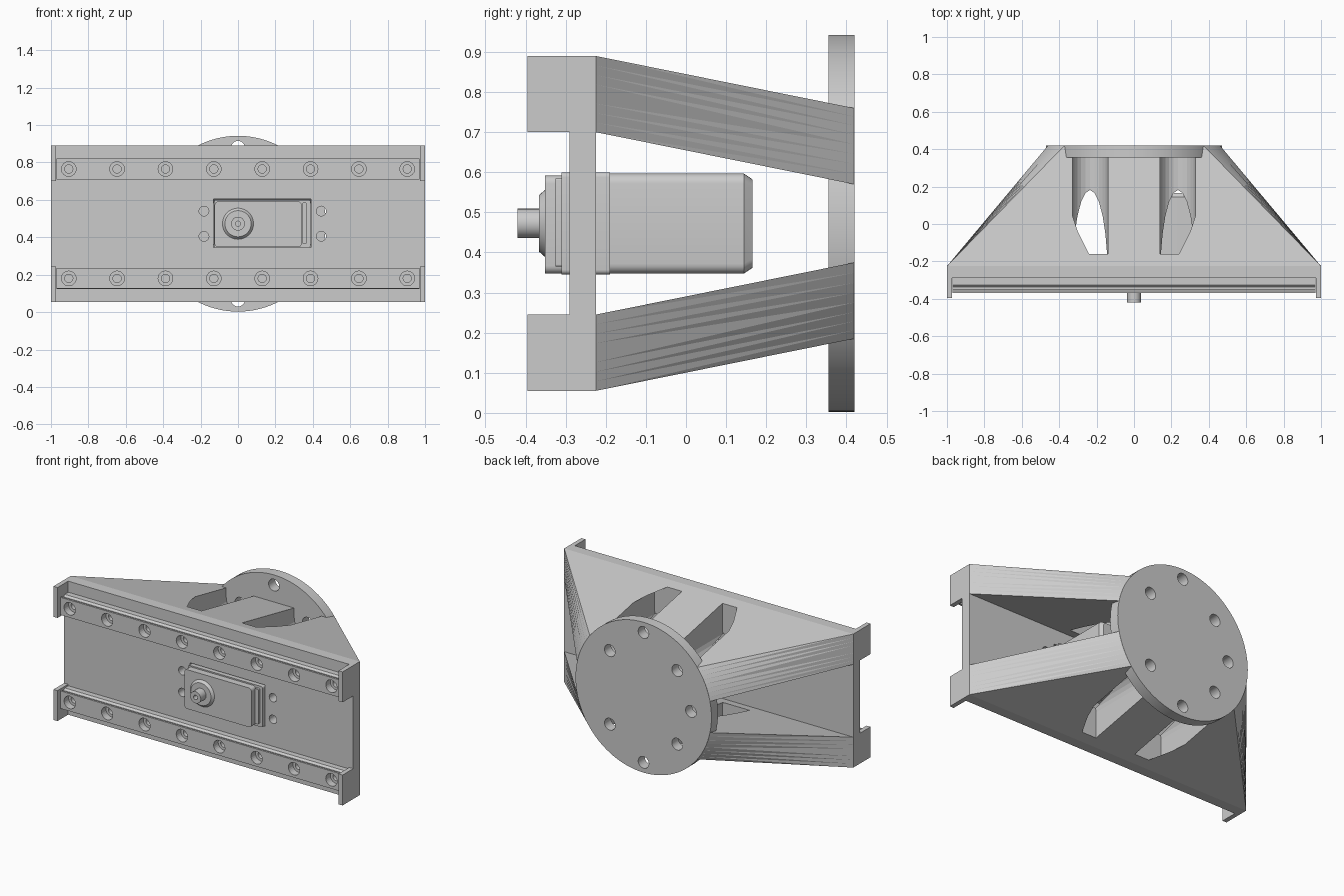
import bpy, bmesh, math

if "Cube" in bpy.data.objects:
    bpy.data.objects.remove(bpy.data.objects["Cube"])

CZ = 0.4725            # height of the symmetry plane
DISK_R = 0.47


def loft(name, ring_a, ring_b):
    """Solid between two closed rings with the same number of points."""
    bm = bmesh.new()
    a = [bm.verts.new(p) for p in ring_a]
    b = [bm.verts.new(p) for p in ring_b]
    bm.faces.new(a)
    bm.faces.new(b[::-1])
    n = len(a)
    quads = [bm.faces.new((a[i], a[(i + 1) % n], b[(i + 1) % n], b[i])) for i in range(n)]
    bmesh.ops.triangulate(bm, faces=quads)
    bmesh.ops.recalc_face_normals(bm, faces=bm.faces)
    mesh = bpy.data.meshes.new(name)
    bm.to_mesh(mesh)
    bm.free()
    obj = bpy.data.objects.new(name, mesh)
    bpy.context.collection.objects.link(obj)
    return obj


def prism(name, profile, y0, y1):
    return loft(name, [(x, y0, z) for x, z in profile], [(x, y1, z) for x, z in profile])


def box(name, x0, x1, y0, y1, z0, z1):
    return prism(name, [(x0, z0), (x1, z0), (x1, z1), (x0, z1)], y0, y1)


def circle(x, z, r, n):
    return [(x + r * math.cos(2 * math.pi * i / n), z + r * math.sin(2 * math.pi * i / n))
            for i in range(n)]


def cyl(name, x, z, r, y0, y1, n=24, r1=None):
    front, back = circle(x, z, r, n), circle(x, z, r1 or r, n)
    return loft(name, [(p, y0, q) for p, q in front], [(p, y1, q) for p, q in back])


def rounded(name, x0, x1, y0, y1, z0, z1, r, n=5):
    """Block with rounded corners when seen from the front."""
    pts = []
    for cx, cz, start in ((x1 - r, z1 - r, 0), (x0 + r, z1 - r, 90),
                          (x0 + r, z0 + r, 180), (x1 - r, z0 + r, 270)):
        for i in range(n + 1):
            t = math.radians(start + 90 * i / n)
            pts.append((cx + r * math.cos(t), cz + r * math.sin(t)))
    return prism(name, pts, y0, y1)


def activate(obj):
    bpy.ops.object.select_all(action='DESELECT')
    obj.select_set(True)
    bpy.context.view_layer.objects.active = obj


def cut(obj, cutters):
    activate(obj)
    for c in cutters:
        c.hide_render = True
        mod = obj.modifiers.new("cut", 'BOOLEAN')
        mod.operation, mod.solver, mod.object = 'DIFFERENCE', 'EXACT', c
        bpy.ops.object.modifier_apply(modifier=mod.name)
        bpy.data.objects.remove(c)


def smooth(obj):
    activate(obj)
    bpy.ops.object.shade_smooth_by_angle(angle=math.radians(30))


# Front plate with motor window and screw holes
plate = box("front_plate", -1, 1, -0.29, -0.225, 0.055, 0.89)
cut(plate, [box("window", -0.13, 0.39, -0.5, 0, 0.345, 0.605)] +
    [cyl("hole", x, z, 0.026, -0.5, 0) for x in (-0.182, 0.445) for z in (0.54, 0.405)])

# Mirrored parts: rails, end lips and tapered arms
for side, label in ((1, "upper"), (-1, "lower")):
    def fz(z):
        return CZ + side * (z - CZ)

    # End lips
    for s in (-1, 1):
        xs = sorted((s * 0.972, s))
        zs = sorted((fz(0.70), fz(0.89)))
        box(label + "_end_lip", *xs, -0.395, -0.285, *zs)

    # Guide rail with side grooves and counterbored holes
    rc = fz(0.765)
    half = [(-0.285, 0.056), (-0.325, 0.056), (-0.337, 0.045), (-0.35, 0.045),
            (-0.358, 0.055), (-0.37, 0.055)]
    section = [(y, rc + h) for y, h in half] + [(y, rc - h) for y, h in half[::-1]]
    rail = loft(label + "_rail", [(-0.97, y, z) for y, z in section],
                [(0.97, y, z) for y, z in section])
    for i in range(8):
        x = -0.905 + i * 1.81 / 7
        cut(rail, [cyl("bore", x, rc, 0.039, -0.4, -0.325),
                   cyl("hole", x, rc, 0.022, -0.4, -0.295)])

    # Arm: plate edge to disk arc
    n = 9
    a0, a1 = math.asin(0.0975 / DISK_R), math.asin(0.2875 / DISK_R)
    ts = [i / (n - 1) for i in range(n)]
    front = [(-1, -0.225, fz(0.70 + 0.19 * t)) for t in ts]
    back = []
    for t in ts:
        a = a0 + (a1 - a0) * t
        back.append((-DISK_R * math.cos(a), 0.4195, fz(CZ + DISK_R * math.sin(a))))
    front += [(-x, y, z) for x, y, z in front[::-1]]
    back += [(-x, y, z) for x, y, z in back[::-1]]
    arm = loft(label + "_arm", front, back)

    # Screw access grooves
    for s in (-1, 1):
        prof = [(0.235 + 0.095 * math.cos(t), 0.713 + 0.095 * math.sin(t))
                for t in [math.pi * (1 + i / 12) for i in range(13)]]
        prof += [(0.33, 0.835), (0.30, 0.853), (0.235, 0.879), (0.235, 0.95), (0.14, 0.95)]
        cut(arm, [prism("groove", [(s * x, fz(z)) for x, z in prof], -0.16, 0.5)])

# Mounting disk with seven holes
disk = cyl("mounting_disk", 0, CZ, DISK_R, 0.355, 0.42, 96)
spots = [(0, 0.406), (0, -0.406), (-0.328, 0)]
spots += [(sx * 0.233, sz * 0.23) for sx in (-1, 1) for sz in (-1, 1)]
cut(disk, [cyl("hole", x, CZ + z, 0.037, 0.3, 0.5) for x, z in spots])
smooth(disk)

# Motor: body, rear cap, gearbox layers, boss and shaft
for part in (
    rounded("motor_body", -0.115, 0.375, -0.19, 0.145, 0.347, 0.597, 0.025),
    rounded("gearbox_flange", -0.128, 0.388, -0.31, -0.19, 0.345, 0.60, 0.012),
    rounded("gearbox_cover", -0.125, 0.34, -0.352, -0.305, 0.347, 0.592, 0.02),
    rounded("cover_strip", 0.345, 0.368, -0.325, -0.305, 0.365, 0.585, 0.005),
    cyl("shaft_boss", 0, CZ, 0.07, -0.367, -0.35, 40, 0.085),
):
    smooth(part)
inner = [(-0.115, 0.347), (0.375, 0.347), (0.375, 0.597), (-0.115, 0.597)]
cap = rounded("motor_rear_cap", -0.115, 0.375, 0.144, 0.166, 0.347, 0.597, 0.025)
mid_x = 0.13
for v in cap.data.vertices:          # taper the rear rim
    if v.co.y > 0.15:
        v.co.x = mid_x + (v.co.x - mid_x) * 0.94
        v.co.z = 0.472 + (v.co.z - 0.472) * 0.88
smooth(cap)
shaft = cyl("motor_shaft", 0, CZ, 0.037, -0.42, -0.35, 16)
cut(shaft, [cyl("centre_hole", 0, CZ, 0.014, -0.5, -0.39, 16)])
smooth(shaft)
